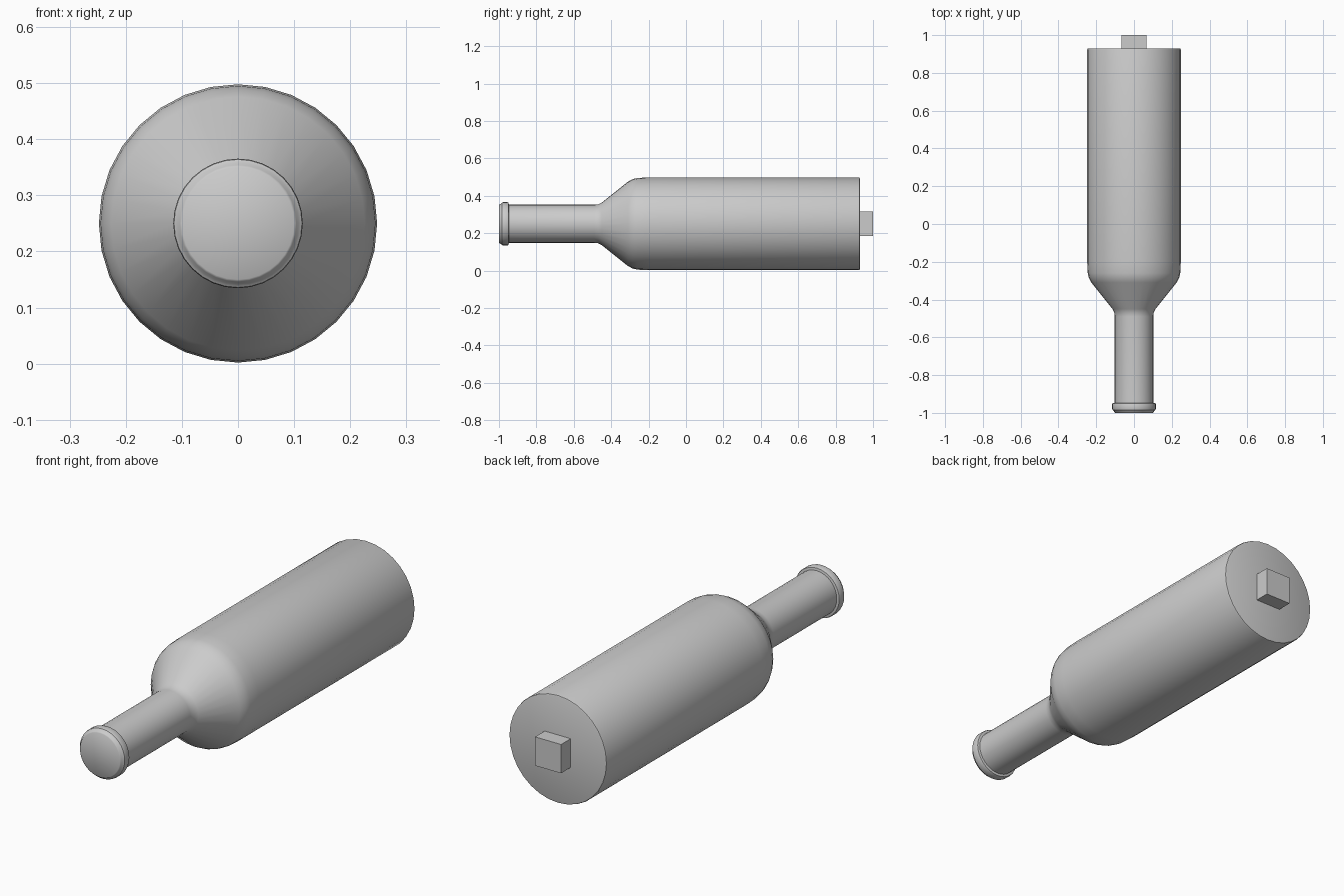
import bpy, bmesh, math

if "Cube" in bpy.data.objects:
    bpy.data.objects.remove(bpy.data.objects["Cube"])

SIDES = 32
CZ = 0.25  # height of the bottle axis

# Profile as (y, radius), from mouth to base
profile = [
    (-1.0, 0.100), (-0.997, 0.104), (-0.988, 0.108), (-0.984, 0.114),
    (-0.978, 0.1155), (-0.955, 0.1155), (-0.949, 0.113), (-0.947, 0.102),
    (-0.49, 0.102), (-0.47, 0.104), (-0.45, 0.114),
    (-0.31, 0.226), (-0.285, 0.239), (-0.26, 0.245), (-0.20, 0.248),
    (0.922, 0.248), (0.928, 0.246), (0.93, 0.241),
]


def make_object(name, bm):
    bmesh.ops.recalc_face_normals(bm, faces=bm.faces[:])
    mesh = bpy.data.meshes.new(name)
    bm.to_mesh(mesh)
    bm.free()
    ob = bpy.data.objects.new(name, mesh)
    bpy.context.collection.objects.link(ob)
    return ob


# Bottle: rings along y, bridged and capped
bm = bmesh.new()
rings = []
for y, r in profile:
    rings.append([bm.verts.new((r * math.cos(a), y, CZ + r * math.sin(a)))
                  for a in (2 * math.pi * i / SIDES for i in range(SIDES))])
for lower, upper in zip(rings, rings[1:]):
    for i in range(SIDES):
        j = (i + 1) % SIDES
        bm.faces.new((lower[i], lower[j], upper[j], upper[i]))
bm.faces.new(rings[0])
bm.faces.new(rings[-1])
bottle = make_object("bottle", bm)
bpy.context.view_layer.objects.active = bottle
bottle.select_set(True)
bpy.ops.object.shade_smooth_by_angle(angle=math.radians(40))

# Square peg on the base
bm = bmesh.new()
bmesh.ops.create_cube(bm, size=1)
for v in bm.verts:
    v.co = (v.co.x * 0.132, 0.96 + v.co.y * 0.08, CZ + v.co.z * 0.132)
make_object("base_peg", bm)
